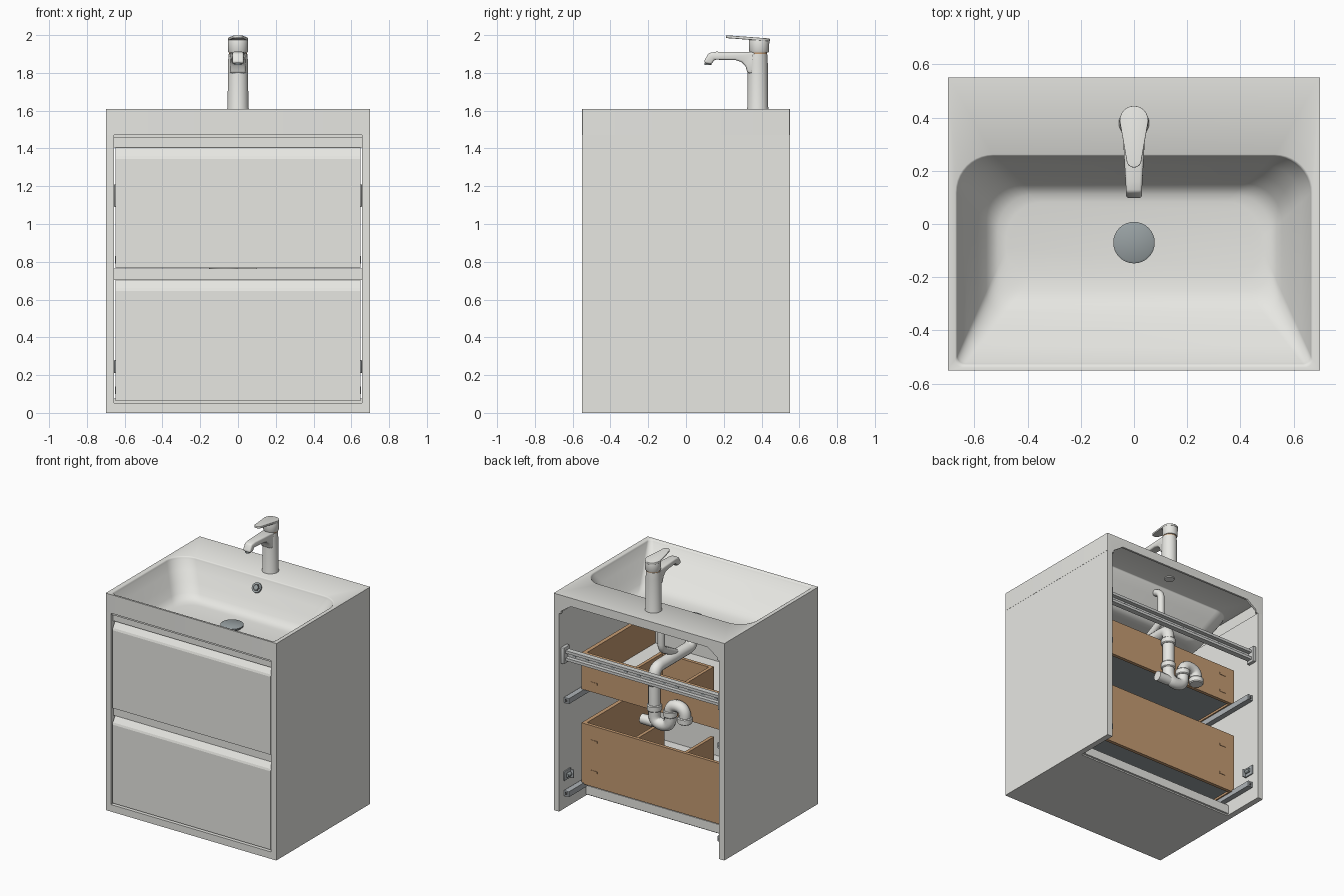
import bpy, bmesh, math
from mathutils import Vector

if "Cube" in bpy.data.objects:
    bpy.data.objects.remove(bpy.data.objects["Cube"])


def material(name, r, g, b):
    m = bpy.data.materials.new(name)
    m.use_nodes = True
    m.diffuse_color = (r, g, b, 1)
    m.node_tree.nodes["Principled BSDF"].inputs["Base Color"].default_value = (r, g, b, 1)
    return m


WHITE = material("warm white", .80, .80, .765)
WOOD = material("wood brown", .56, .33, .17)
GREY = material("blue grey", .31, .35, .36)
SLIDE = material("slide steel", .42, .45, .47)
STEEL = material("pale steel", .64, .65, .64)
DARK = material("dark gap", .06, .06, .06)


def finish(name, bm, mat, bevel=0, smooth=True):
    bmesh.ops.recalc_face_normals(bm, faces=bm.faces)
    me = bpy.data.meshes.new(name)
    bm.to_mesh(me)
    bm.free()
    return place(name, me, mat, bevel, smooth)


def place(name, me, mat, bevel=0, smooth=True):
    ob = bpy.data.objects.new(name, me)
    bpy.context.collection.objects.link(ob)
    me.materials.clear()
    me.materials.append(mat)
    bpy.ops.object.select_all(action='DESELECT')
    ob.select_set(True)
    bpy.context.view_layer.objects.active = ob
    if bevel:
        mod = ob.modifiers.new("rounding", 'BEVEL')
        mod.width, mod.segments = bevel, 3
        bpy.ops.object.modifier_apply(modifier=mod.name)
    if smooth:
        bpy.ops.object.shade_smooth_by_angle(angle=math.radians(40))
    return ob


def prism(name, pts, axis, a, b, mat, bevel=0):
    # extrude a 2D outline along one axis
    def at(p, d):
        return {'x': (d, *p), 'y': (p[0], d, p[1]), 'z': (*p, d)}[axis]
    bm = bmesh.new()
    lo = [bm.verts.new(at(p, a)) for p in pts]
    hi = [bm.verts.new(at(p, b)) for p in pts]
    bm.faces.new(lo)
    bm.faces.new(hi)
    for i in range(len(pts)):
        j = (i + 1) % len(pts)
        bm.faces.new((lo[i], lo[j], hi[j], hi[i]))
    return finish(name, bm, mat, bevel, smooth=bevel > 0 or len(pts) > 12)


def box(name, x, y, z, mat, bevel=0):
    return prism(name, [(x[0], y[0]), (x[1], y[0]), (x[1], y[1]), (x[0], y[1])],
                 'z', z[0], z[1], mat, bevel)


def lathe(name, profile, loc, mat, tilt=0, n=32):
    # bridge circles of (radius, height)
    bm = bmesh.new()
    skin(bm, [[bm.verts.new((r * math.cos(k * math.tau / n), r * math.sin(k * math.tau / n), h))
               for k in range(n)] for r, h in profile])
    ob = finish(name, bm, mat)
    ob.location, ob.rotation_euler.x = loc, tilt
    return ob


def skin(bm, rings):
    bm.faces.new(rings[0])
    bm.faces.new(rings[-1])
    for a, b in zip(rings, rings[1:]):
        for i in range(len(a)):
            j = (i + 1) % len(a)
            bm.faces.new((a[i], a[j], b[j], b[i]))


def pipe(name, pts, radius, mat, bend=.06):
    # tube with rounded bends
    pts = [Vector(p) for p in pts]
    path = [pts[0]]
    for a, p, b in zip(pts, pts[1:], pts[2:]):
        s, e = p + (a - p).normalized() * bend, p + (b - p).normalized() * bend
        for k in range(7):
            t = k / 6
            path.append(s * (1 - t) ** 2 + p * 2 * t * (1 - t) + e * t * t)
    path.append(pts[-1])
    cu = bpy.data.curves.new(name, 'CURVE')
    cu.dimensions, cu.bevel_depth, cu.bevel_resolution, cu.use_fill_caps = '3D', radius, 4, True
    sp = cu.splines.new('POLY')
    sp.points.add(len(path) - 1)
    for q, p in zip(sp.points, path):
        q.co = (*p, 1)
    tmp = bpy.data.objects.new(name, cu)
    bpy.context.collection.objects.link(tmp)
    me = bpy.data.meshes.new_from_object(tmp.evaluated_get(bpy.context.evaluated_depsgraph_get()))
    bpy.data.objects.remove(tmp)
    return place(name, me, mat)


# Washbasin: one skin from the underside, around the skirt, into the bowl
def rounded(hw, y0, y1, rf, rb, z, n=10):
    out = []
    for cx, cy, r, start in ((hw - rb, y1 - rb, rb, 0), (rb - hw, y1 - rb, rb, 90),
                             (rf - hw, y0 + rf, rf, 180), (hw - rf, y0 + rf, rf, 270)):
        for k in range(n + 1):
            a = math.radians(start + 90 * k / n)
            out.append((cx + r * math.cos(a), cy + r * math.sin(a), z))
    return out


def bowl(t, z):
    return rounded(.667 - .155 * t, -.53 + .28 * t, .257 - .145 * t, .03 + .06 * t, .14, z)


steps = [(-.03, 1.608), (0, 1.605), (.015, 1.599), (.04, 1.587), (.25, 1.53), (.5, 1.462), (.72, 1.405),
         (.85, 1.38), (1, 1.367), (1.2, 1.36)]
rings = [bowl(t, z - .03) for t, z in reversed(steps)]
rings += [rounded(.685, -.54, .535, .004, .004, z) for z in (1.577, 1.47)]
rings += [rounded(.70, -.55, .55, .004, .004, z) for z in (1.47, 1.608)]
rings += [bowl(t, z) for t, z in steps]
bm = bmesh.new()
skin(bm, [[bm.verts.new(p) for p in ring] for ring in rings])
basin = finish("washbasin", bm, WHITE)

# Notch along the rear skirt
cutter = prism("skirt_cutter", [(-.64, 1.4), (.64, 1.4), (.64, 1.49), (.56, 1.545), (-.56, 1.545), (-.64, 1.49)],
               'y', .5, .6, WHITE)
mod = basin.modifiers.new("notch", 'BOOLEAN')
mod.operation, mod.object, mod.solver = 'DIFFERENCE', cutter, 'EXACT'
bpy.context.view_layer.objects.active = basin
bpy.ops.object.modifier_apply(modifier=mod.name)
bpy.data.objects.remove(cutter)

# Drain and overflow
lathe("drain_plug", [(.04, 1.33), (.078, 1.372), (.078, 1.38), (.07, 1.385)], (0, -.07, 0), GREY)
for name, radius, top, mat in (("ring", .036, .008, GREY), ("hole", .025, .010, DARK), ("grille", .016, .012, GREY)):
    lathe("overflow_" + name, [(radius, -.01), (radius, top)], (0, .222, 1.54), mat, math.radians(58))

# Cabinet carcass
for s, side in ((-1, "right"), (1, "left")):
    box(side + "_side_panel", sorted((s * .656, s * .699)), (-.55, .55), (0, 1.47), WHITE)
    for z, level in ((.79, "upper"), (.10, "lower")):
        box(f"{side}_{level}_slide", sorted((s * .61, s * .65)), (-.48, .50), (z, z + .04), SLIDE)
        box(f"{side}_{level}_slide_groove", sorted((s * .62, s * .64)), (.5, .502), (z + .01, z + .03), DARK)
    box(side + "_wall_bracket", sorted((s * .645, s * .656)), (.42, .50), (.21, .28), SLIDE, .004)
    box(side + "_bracket_flange", sorted((s * .622, s * .65)), (.42, .43), (.21, .27), SLIDE, .003)
    lathe(side + "_bracket_bolt", [(.014, -.02), (.014, .02)], (s * .64, .46, .245), GREY, math.pi / 2, 16)
    box(side + "_wall_hanger", sorted((s * .63, s * .656)), (.46, .53), (1.09, 1.21), STEEL, .004)
box("bottom_panel", (-.656, .656), (-.55, .22), (0, .052), WHITE)
box("bottom_rear_lip", (-.656, .656), (.205, .235), (.01, .075), WHITE)
box("top_rail", (-.656, .656), (-.525, -.49), (1.405, 1.46), WHITE)
box("top_rail_lip", (-.656, .656), (-.54, -.49), (1.455, 1.472), WHITE)
box("middle_rail", (-.656, .656), (-.52, -.47), (.703, .764), WHITE)


# Drawers: front with sloped grip edge, timber box, floor pale above and grey below
def drawer(level, z0, z1, b0, b1):
    prism(level + "_drawer_front", [(-.545, z0), (-.545, z1 - .06), (-.54, z1 - .045), (-.508, z1),
                                    (-.498, z1), (-.498, z0)], 'x', -.649, .649, WHITE)
    for s, side in ((-1, "right"), (1, "left")):
        box(f"{level}_drawer_{side}_side", sorted((s * .60, s * .63)), (-.498, .325), (b0, b1), WOOD)
        box(f"{level}_drawer_{side}_divider", sorted((s * .19, s * .215)), (-.02, .30), (b0 + .03, b1 - .01), WOOD)
        for k in (.25, .75):
            box(f"{level}_drawer_{side}_slot", sorted((s * .50, s * .55)), (.323, .328),
                (b0 + (b1 - b0) * k - .008, b0 + (b1 - b0) * k + .008), WOOD)
    box(level + "_drawer_back", (-.60, .60), (.30, .325), (b0, b1), WOOD)
    box(level + "_drawer_floor", (-.60, .60), (-.498, .30), (b0 + .025, b0 + .035), WHITE)
    box(level + "_drawer_underside", (-.60, .60), (-.498, .30), (b0 + .015, b0 + .025), GREY)


drawer("upper", .768, 1.405, .83, 1.10)
drawer("lower", .064, .705, .13, .58)
box("upper_drawer_recess", (-.19, .19), (-.02, .005), (.86, 1.09), WOOD)

# Slotted support rail across the back
prism("rear_support_rail", [(.47, 1.11), (.51, 1.11), (.51, 1.13), (.48, 1.13), (.48, 1.165), (.51, 1.165),
                            (.51, 1.185), (.47, 1.185)], 'x', -.65, .65, STEEL)
for i in range(12):
    x = -.58 + i * 1.16 / 11
    box("rail_slot", (x - .014, x + .014), (.479, .483), (1.141, 1.154), GREY)

# Waste pipes and trap
back = .37
pipe("drain_pipe", [(0, -.07, 1.34), (0, -.07, 1.17), (0, back, 1.17), (0, back, .77), (-.13, back, .77),
                    (-.13, back, .94), (-.25, back, .94), (-.25, back, .84)], .042, WHITE)
pipe("overflow_hose", [(0, .23, 1.53), (0, .29, 1.50), (0, .29, 1.28), (0, .10, 1.18)], .025, WHITE, .04)
pipe("trap_cleanout", [(.10, back, .77), (0, back, .77)], .036, WHITE)
for x, y, z in ((0, back, 1.05), (0, back, .86), (-.13, back, .85), (-.25, back, .83), (0, -.07, 1.27)):
    lathe("pipe_collar", [(.044, 0), (.05, .006), (.05, .04), (.044, .046)], (x, y, z), WHITE)

# Tap
lathe("tap_body", [(.057, 1.605), (.057, 1.612), (.055, 1.62), (.053, 1.85), (.05, 1.9)], (0, .38, 0), WHITE)
lathe("tap_joint", [(.047, 1.895), (.047, 1.916)], (0, .383, 0), WOOD)
lathe("tap_cap", [(.05, 1.908), (.053, 1.914), (.054, 1.97), (.052, 1.976)], (0, .387, 0), WHITE)
lathe("tap_nut", [(.035, 1.57), (.035, 1.58)], (0, .38, 0), WHITE)
spout = prism("tap_spout", [(.37, 1.91), (.16, 1.912), (.12, 1.905), (.10, 1.87), (.095, 1.853), (.135, 1.845),
                            (.15, 1.87), (.26, 1.868), (.295, 1.857), (.315, 1.835), (.325, 1.80), (.37, 1.79)],
              'x', -.03, .03, WHITE, .01)
for v in spout.data.vertices:
    v.co.x *= 1 + max(0, v.co.y - .14) * 2
lathe("spout_outlet", [(.018, 0), (.018, .01)], (0, .116, 1.842), GREY)
outline = [(.054 * math.cos(a), .388 + .056 * math.sin(a)) for a in (math.pi * k / 12 for k in range(13))]
outline += [(.028 * math.cos(a), .24 + .028 * math.sin(a)) for a in (math.pi * (1 + k / 10) for k in range(11))]
lever = prism("tap_lever", outline, 'z', 1.967, 1.982, WHITE, .004)
for v in lever.data.vertices:
    v.co.z += (.444 - v.co.y) * .075
